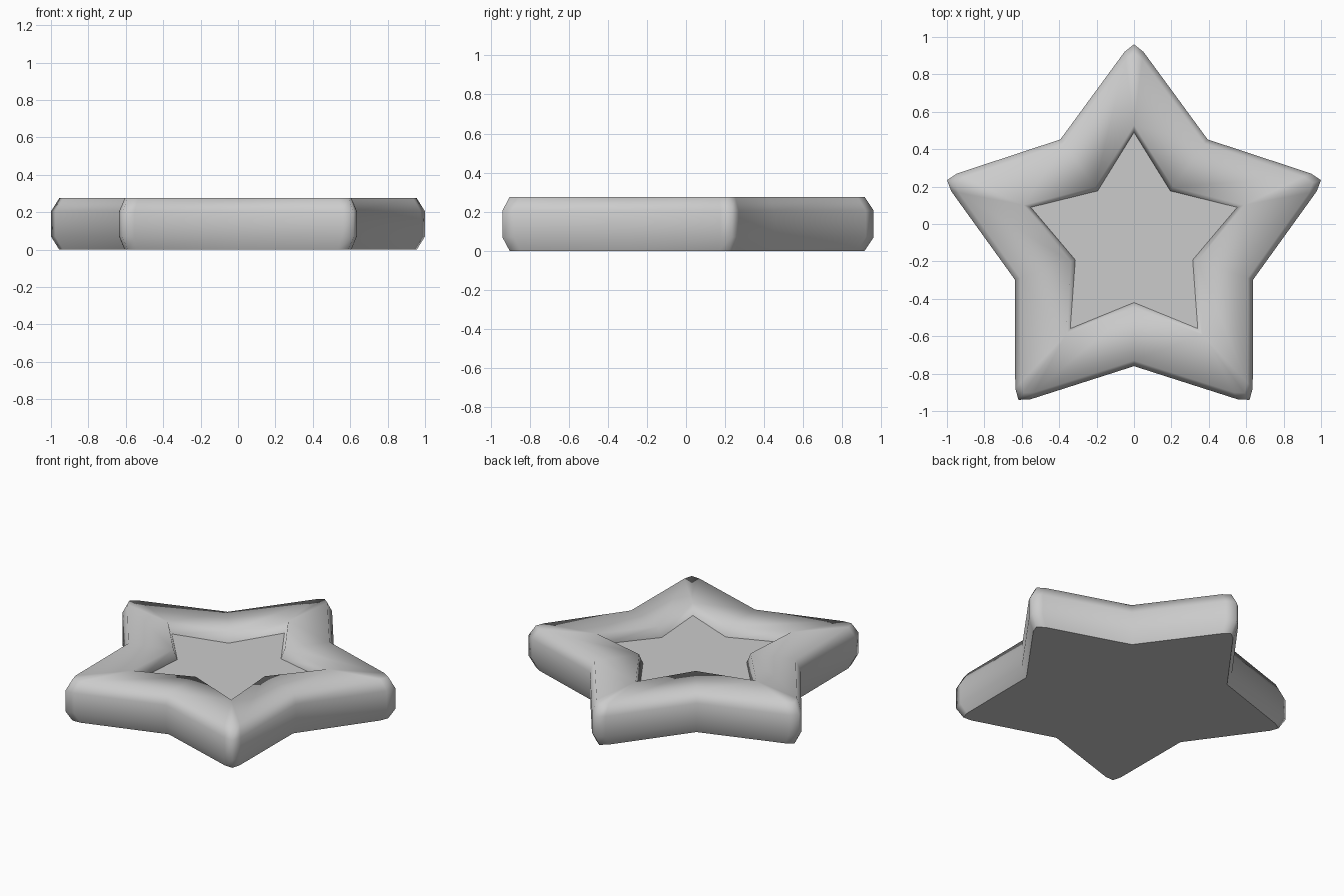
import bpy, bmesh, math
from mathutils import Vector

if "Cube" in bpy.data.objects:
    bpy.data.objects.remove(bpy.data.objects["Cube"])

CY = -0.09  # star centre, so the bounds are centred


def star_ring(bm, tip, notch, blunt, z):
    """Ring of 20 vertices: blunted tip (3) plus notch (1), five times."""
    a36 = math.radians(36)
    local = [(blunt, tip - 0.8 * blunt), (0, tip), (-blunt, tip - 0.8 * blunt),
             (-notch * math.sin(a36), notch * math.cos(a36))]
    ring = []
    for i in range(5):
        a = math.radians(72 * i)
        c, s = math.cos(a), math.sin(a)
        for x, y in local:
            ring.append(bm.verts.new((x * c - y * s, x * s + y * c + CY, z)))
    return ring


bm = bmesh.new()

# Cross-section: tip radius, notch radius, tip bluntness, height
profile = [
    (1.005, 0.640, 0.045, 0.0),
    (1.051, 0.670, 0.050, 0.07),
    (1.051, 0.670, 0.050, 0.205),
    (1.005, 0.640, 0.045, 0.275),
    (0.620, 0.355, 0.0, 0.275),
    (0.580, 0.330, 0.0, 0.21),
]
rings = [star_ring(bm, *p) for p in profile]

# Rounded rim
for lo, hi in zip(rings, rings[1:]):
    n = len(lo)
    for i in range(n):
        j = (i + 1) % n
        bm.faces.new((lo[i], lo[j], hi[j], hi[i])).smooth = True

# Flat underside and recessed floor, with crisp borders
for ring in (list(reversed(rings[0])), rings[-1]):
    face = bm.faces.new(ring)
    for e in face.edges:
        e.smooth = False

bmesh.ops.remove_doubles(bm, verts=bm.verts[:], dist=0.0005)
bmesh.ops.recalc_face_normals(bm, faces=bm.faces[:])

mesh = bpy.data.meshes.new("star_dish")
bm.to_mesh(mesh)
bm.free()
star = bpy.data.objects.new("star_dish", mesh)
bpy.context.collection.objects.link(star)
